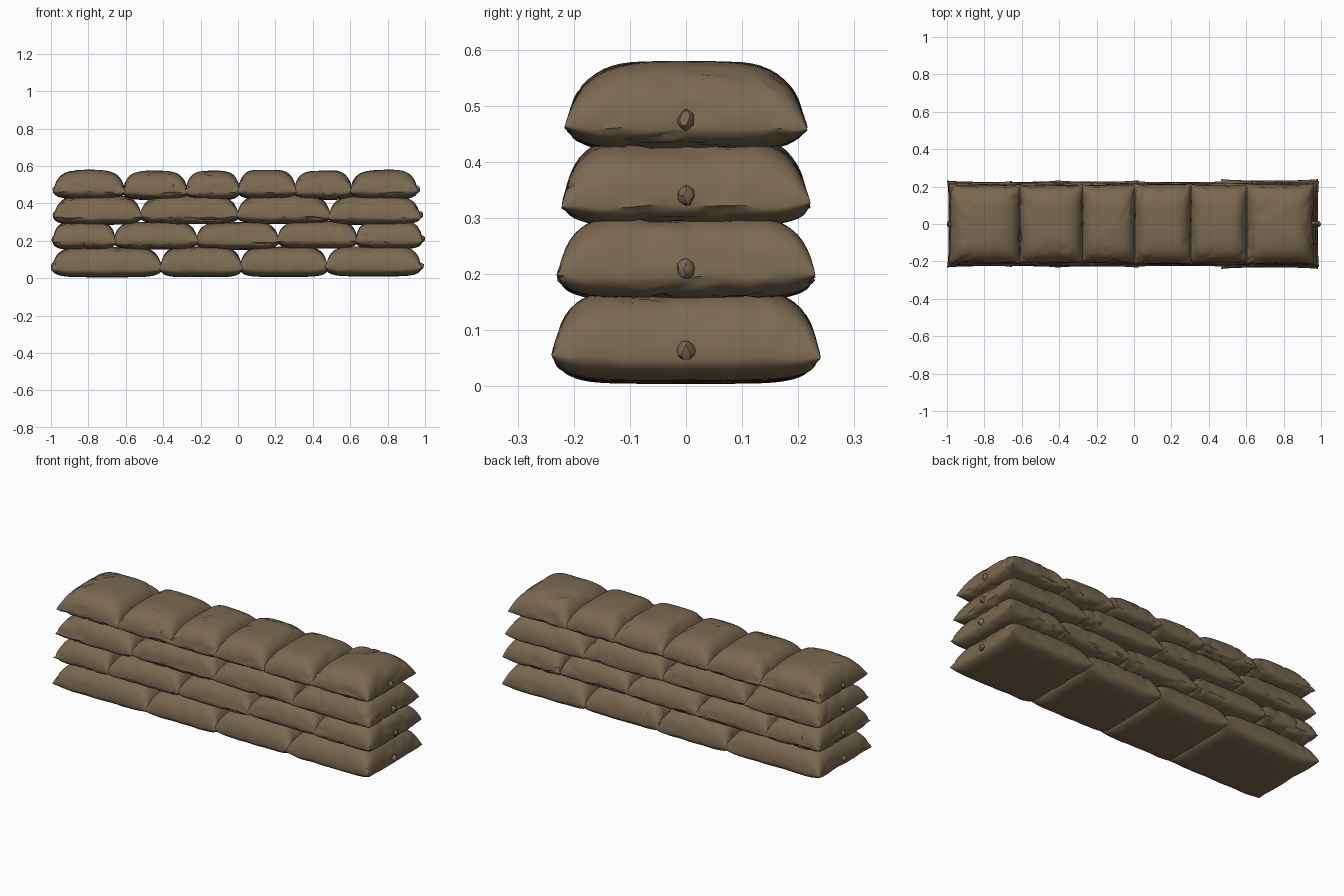
import bpy, bmesh, math, random
from mathutils import Vector, noise

cube = bpy.data.objects.get("Cube")
if cube:
    bpy.data.objects.remove(cube, do_unlink=True)
random.seed(4)

burlap = bpy.data.materials.new("brown burlap")
burlap.use_nodes = True
COLOR = (0.195, 0.14, 0.08, 1)
burlap.diffuse_color = COLOR
burlap.node_tree.nodes["Principled BSDF"].inputs["Base Color"].default_value = COLOR

NU, NV = 32, 32


def spread(i, n):
    """Even steps that crowd toward the seams."""
    return math.sin((i / n - 0.5) * math.pi)


def dome(t, power):
    return math.sqrt(max(0, 1 - abs(t) ** power))


def finish(bm, name):
    mesh = bpy.data.meshes.new(name)
    bmesh.ops.recalc_face_normals(bm, faces=bm.faces)
    bm.to_mesh(mesh)
    bm.free()
    mesh.materials.append(burlap)
    obj = bpy.data.objects.new(name, mesh)
    bpy.context.collection.objects.link(obj)
    bpy.ops.object.select_all(action='DESELECT')
    obj.select_set(True)
    bpy.context.view_layer.objects.active = obj
    bpy.ops.object.shade_smooth_by_angle(angle=math.radians(35))
    return obj


def crease(p):
    """Broken fold lines pressed into the cloth."""
    dist, _ = noise.voronoi(p * 9)
    gap = dist[1] - dist[0]
    broken = noise.noise(p * 6) > -0.05
    return -0.007 * max(0, 1 - gap / 0.13) * broken


def make_bag(name, x0, x1, half_y, bottom, seam, top, power):
    """Pillow of two domed sheets that meet at a low seam."""
    bm = bmesh.new()
    cx, half_x = (x0 + x1) / 2, (x1 - x0) / 2
    half_y *= random.uniform(0.98, 1.03)
    lift = random.uniform(-0.004, 0.003)
    for height, side in ((top - seam, 1), (seam - bottom, -1)):
        grid = []
        for i in range(NU + 1):
            column = []
            for j in range(NV + 1):
                u, v = spread(i, NU), spread(j, NV)
                rise = dome(u, power) * dome(v, power)
                # seam edge waves and the corners stick out as ears
                x = cx + u * half_x * (0.975 + 0.03 * v ** 4)
                y = v * half_y * (0.975 + 0.03 * u ** 4)
                p = Vector((x, y, seam))
                wave = noise.noise(p * 14)
                z = seam + lift + side * height * rise + 0.008 * wave * (1 - rise)
                if side > 0:
                    z += 0.006 * noise.noise(p * 7) * rise
                q = Vector((x, y, z))
                out = Vector((u ** 5, v ** 5, side * rise + 0.01)).normalized()
                if rise > 0.05 and (side > 0 or bottom > 0.05):
                    q += out * crease(q)
                column.append(bm.verts.new(q))
            grid.append(column)
        for i in range(NU):
            for j in range(NV):
                bm.faces.new((grid[i][j], grid[i + 1][j],
                              grid[i + 1][j + 1], grid[i][j + 1]))
    bmesh.ops.remove_doubles(bm, verts=bm.verts, dist=0.0002)
    finish(bm, name)


def make_knot(name, x, z):
    """Small tied tuft on the outer end of a course."""
    bm = bmesh.new()
    bmesh.ops.create_icosphere(bm, subdivisions=2, radius=1)
    for v in bm.verts:
        ragged = 1 + 0.3 * noise.noise(v.co * 3 + Vector((x, 0, z * 9)))
        v.co = Vector((v.co.x * 0.016, v.co.y * 0.015, v.co.z * 0.018)) * ragged
        v.co += Vector((x, 0, z))
    finish(bm, name)


# courses: joints along x, half depth, bottom, seam, top, boxiness
courses = [
    ([-0.99, -0.41, 0.015, 0.475, 0.975], 0.233, 0.008, 0.05, 0.17, 6),
    ([-0.985, -0.66, -0.22, 0.215, 0.635, 0.98], 0.225, 0.155, 0.195, 0.303, 5.5),
    ([-0.98, -0.52, 0.0, 0.49, 0.97], 0.216, 0.288, 0.325, 0.445, 5),
    ([-0.98, -0.61, -0.275, 0.005, 0.305, 0.605, 0.955], 0.21, 0.42, 0.46, 0.578, 4),
]
for row, (joints, half_y, bottom, seam, top, power) in enumerate(courses, 1):
    for n, (x0, x1) in enumerate(zip(joints, joints[1:]), 1):
        make_bag(f"course_{row}_sandbag_{n}", x0 - 0.008, x1 + 0.008,
                 half_y, bottom, seam, top, power)
    make_knot(f"course_{row}_right_knot", joints[0] + 0.004, seam + 0.015)
    make_knot(f"course_{row}_left_knot", joints[-1] + 0.004, seam + 0.015)
